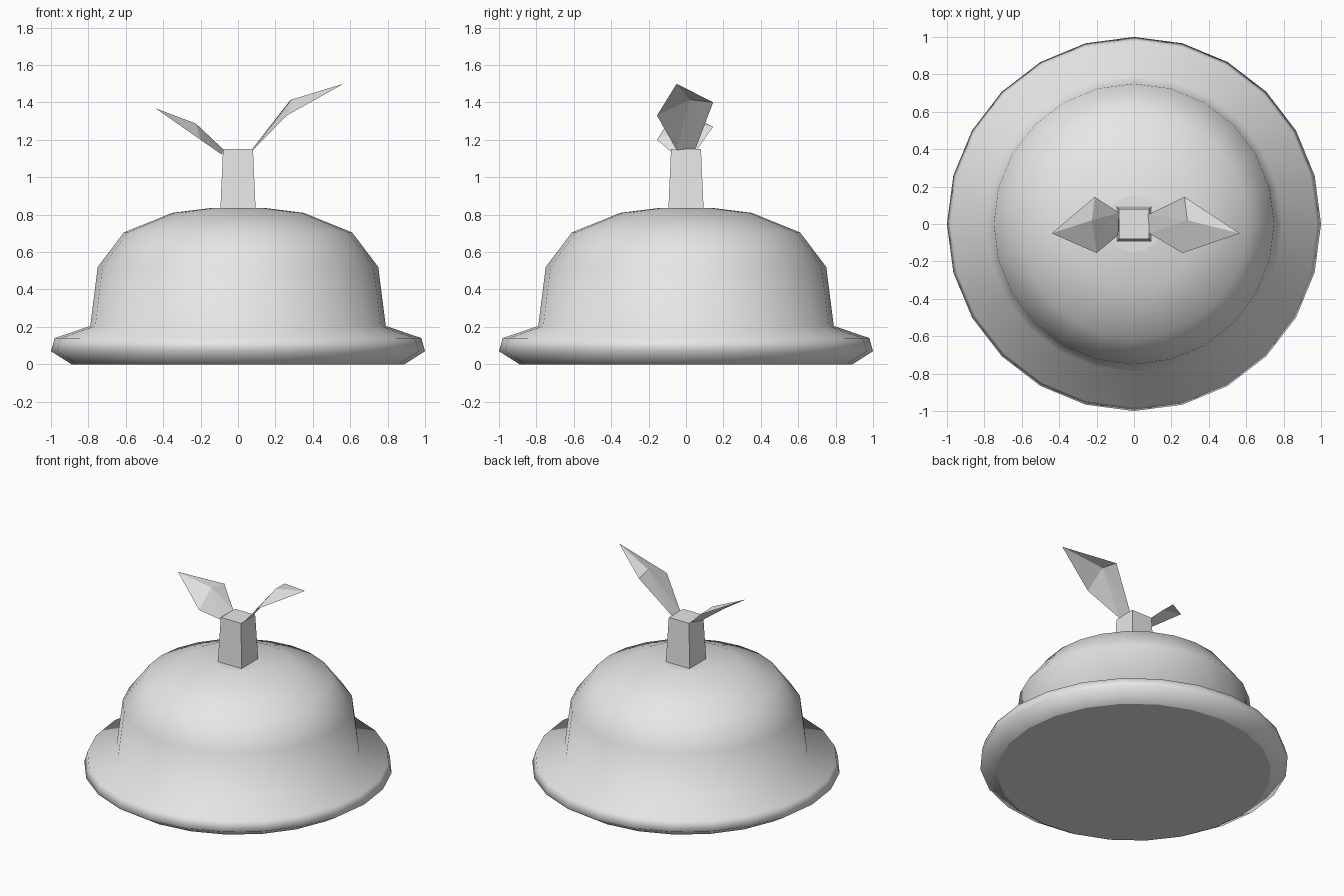
import bpy
import bmesh
from math import cos, sin, pi

cube = bpy.data.objects.get("Cube")
if cube:
    bpy.data.objects.remove(cube, do_unlink=True)

grey = bpy.data.materials.new("light_grey")
grey.use_nodes = True
colour = (0.8, 0.8, 0.8, 1)
grey.diffuse_color = colour
grey.node_tree.nodes["Principled BSDF"].inputs["Base Color"].default_value = colour


def finish(name, bm):
    mesh = bpy.data.meshes.new(name)
    bm.to_mesh(mesh)
    bm.free()
    mesh.materials.append(grey)
    obj = bpy.data.objects.new(name, mesh)
    bpy.context.collection.objects.link(obj)
    return obj


def loft(name, rings, smooth):
    """Join stacked rings of points into a closed solid with flat caps."""
    bm = bmesh.new()
    loops = [[bm.verts.new(p) for p in ring] for ring in rings]
    n = len(loops[0])
    for low, high in zip(loops, loops[1:]):
        for i in range(n):
            j = (i + 1) % n
            bm.faces.new((low[i], low[j], high[j], high[i])).smooth = smooth
    caps = [bm.faces.new(loops[0][::-1]), bm.faces.new(loops[-1])]
    for cap in caps:
        for edge in cap.edges:
            edge.smooth = False
    bmesh.ops.recalc_face_normals(bm, faces=bm.faces)
    return finish(name, bm)


def ring(radius, z, sides, turn=0):
    return [(radius * cos(2 * pi * i / sides + turn),
             radius * sin(2 * pi * i / sides + turn), z) for i in range(sides)]


# Domed body with a wide rolled brim
profile = [(0.89, 0), (1, 0.07), (0.98, 0.14), (0.79, 0.205),
           (0.75, 0.52), (0.61, 0.705), (0.35, 0.81), (0.15, 0.835)]
loft("domed_body", [ring(r, z, 24) for r, z in profile], True)

# Square tapered stem
loft("stem", [ring(half * 2 ** 0.5, z, 4, pi / 4)
              for half, z in ((0.095, 0.81), (0.08, 1.15))], False)


# Folded leaves, each a thin sheet around a raised centre
def leaf(name, outline, centre):
    bm = bmesh.new()
    rim = [bm.verts.new(p) for p in outline]
    middle = bm.verts.new(centre)
    for a, b in zip(rim, rim[1:] + rim[:1]):
        bm.faces.new((a, b, middle))
    bmesh.ops.recalc_face_normals(bm, faces=bm.faces)
    if sum(f.normal.z for f in bm.faces) < 0:
        bmesh.ops.reverse_faces(bm, faces=bm.faces)
    finish(name, bm)


leaf("left_leaf",
     [(0.08, -0.05, 1.145), (0.26, -0.155, 1.33), (0.565, -0.05, 1.5),
      (0.27, 0.145, 1.4), (0.075, 0.05, 1.15)], (0.285, 0.02, 1.415))
leaf("right_leaf",
     [(-0.085, -0.06, 1.12), (-0.2, -0.155, 1.2), (-0.44, -0.05, 1.368),
      (-0.21, 0.145, 1.27), (-0.08, 0.06, 1.15)], (-0.225, 0.02, 1.287))
